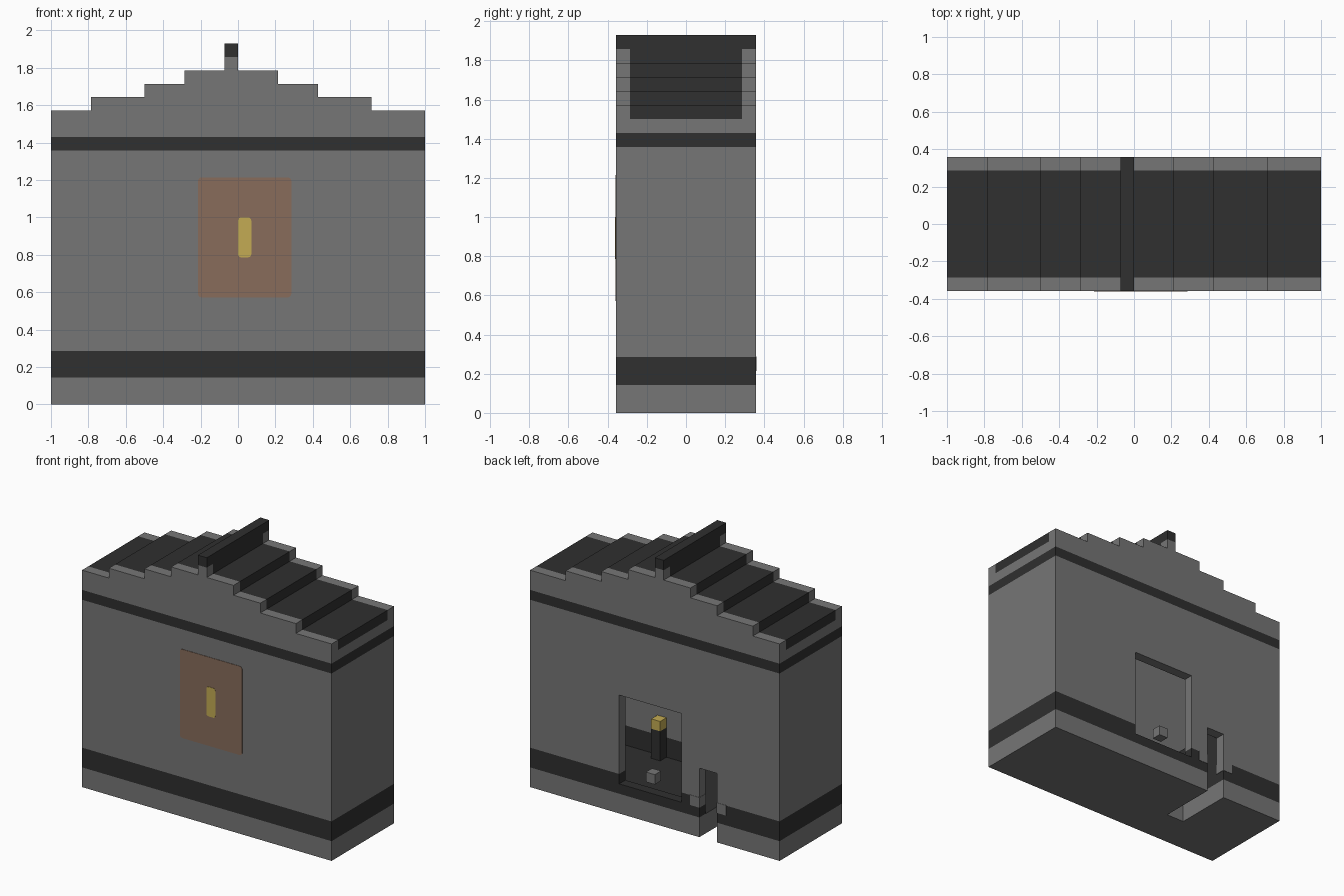
import bpy, bmesh
from mathutils import Vector

cube = bpy.data.objects.get("Cube")
if cube:
    bpy.data.objects.remove(cube, do_unlink=True)

U = 2 / 28                       # one block
W, D = 28, 10                    # width and depth in blocks


def place(u, v, z):
    """Block coordinates, from the front right corner, to world space."""
    return Vector(((u - W / 2) * U, (v - D / 2) * U, z * U))


def material(name, rgb):
    m = bpy.data.materials.new(name)
    m.use_nodes = True
    m.diffuse_color = (*rgb, 1)
    m.node_tree.nodes["Principled BSDF"].inputs["Base Color"].default_value = (*rgb, 1)
    return m


STONE = material("grey stone", (0.18, 0.18, 0.18))
DARK = material("dark slate", (0.029, 0.029, 0.029))
BROWN = material("brown panel", (0.246, 0.15, 0.104))
GOLD = material("gold", (0.55, 0.41, 0.087))


def extrude(name, outline, v0, v1, *mats, corner=0):
    """Extrude a (u, z) outline from depth v0 to v1."""
    bm = bmesh.new()
    face = bm.faces.new([bm.verts.new(place(u, v0, z)) for u, z in outline])
    ext = bmesh.ops.extrude_face_region(bm, geom=[face])["geom"]
    verts = [g for g in ext if isinstance(g, bmesh.types.BMVert)]
    bmesh.ops.translate(bm, verts=verts, vec=(0, (v1 - v0) * U, 0))
    bmesh.ops.recalc_face_normals(bm, faces=bm.faces)
    if corner:
        edges = [e for e in bm.edges if abs(e.verts[0].co.y - e.verts[1].co.y) > 1e-5]
        bmesh.ops.bevel(bm, geom=edges, offset=corner * U, segments=3, profile=0.5, affect="EDGES")
    mesh = bpy.data.meshes.new(name)
    bm.to_mesh(mesh)
    bm.free()
    for m in mats:
        mesh.materials.append(m)
    ob = bpy.data.objects.new(name, mesh)
    bpy.context.collection.objects.link(ob)
    return ob


def box(name, u, v, z, *mats, corner=0):
    outline = [(u[0], z[0]), (u[1], z[0]), (u[1], z[1]), (u[0], z[1])]
    return extrude(name, outline, v[0], v[1], *mats, corner=corner)


def cut(ob, cutters):
    """Subtract the cutters and bake the result."""
    for c in cutters:
        mod = ob.modifiers.new("cut", "BOOLEAN")
        mod.operation, mod.solver, mod.object = "DIFFERENCE", "EXACT", c
    bpy.context.view_layer.update()
    graph = bpy.context.evaluated_depsgraph_get()
    mesh = bpy.data.meshes.new_from_object(ob.evaluated_get(graph))
    ob.modifiers.clear()
    ob.data = mesh


# Cutters for the room, the doorway and the low passage
room = box("room_cutter", (1, 27), (1, 9), (1.5, 20.5))
door = box("door_cutter", (11, 18), (8.5, 10.5), (3, 12))
slot = box("slot_cutter", (7, 9), (4, 10.5), (-0.5, 7))
for c in (room, door, slot):
    c.hide_render = True

# Walls in horizontal courses
courses = [("foundation", 0, 2, STONE, [slot]),
           ("lower_band", 2, 4, DARK, [room, door, slot]),
           ("main_walls", 4, 19, STONE, [room, door, slot]),
           ("upper_band", 19, 20, DARK, [room])]
for name, z0, z1, mat, cutters in courses:
    ob = box(name, (0, W), (0, D), (z0, z1), mat)
    cut(ob, cutters)
    if name == "foundation":     # dark floor inside
        ob.data.materials.append(DARK)
        for p in ob.data.polygons:
            if p.normal.z > 0.9:
                p.material_index = 1
for c in (room, door, slot):
    bpy.data.objects.remove(c, do_unlink=True)


# Stepped roof: (width, top) of each step
steps = [(3, 22), (4, 23), (3, 24), (3, 25), (1, 26), (3, 25), (3, 24), (4, 23), (4, 22)]


def stepped(base):
    pts, u = [(0, base)], 0
    for width, top in steps:
        pts += [(u, top), (u + width, top)]
        u += width
    return pts + [(W, base)]


extrude("front_gable", stepped(20), 0, 1, STONE)
extrude("back_gable", stepped(20), 9, 10, STONE)
extrude("roof", stepped(21), 1, 9, DARK)
box("ceiling", (0, W), (1, 9), (20, 21), STONE)
box("ridge", (13, 14), (0, D), (26, 27), DARK)

# Front panel with its gold inlay
box("front_panel", (11, 18), (-0.04, 0.04), (8, 17), BROWN, corner=0.3)
box("panel_inlay", (14, 15), (-0.07, 0.04), (11, 14), GOLD, corner=0.25)

# Stone corners beside the passage
e = 0.03
for side, u in (("left", 9), ("right", 6)):
    box("passage_trim_" + side, (u - e, u + 1 + e), (9 - e, 10 + e), (3, 4 + e), STONE)

# Things in the doorway and the room
box("door_handle", (14, 15), (9, 10), (4, 5), STONE)
box("lamp_post", (19, 20), (1, 2), (2, 5), DARK)
box("lamp", (19, 20), (1, 2), (5, 6), GOLD)
box("passage_wall", (6, 7), (3, 9), (2, 8), DARK)
